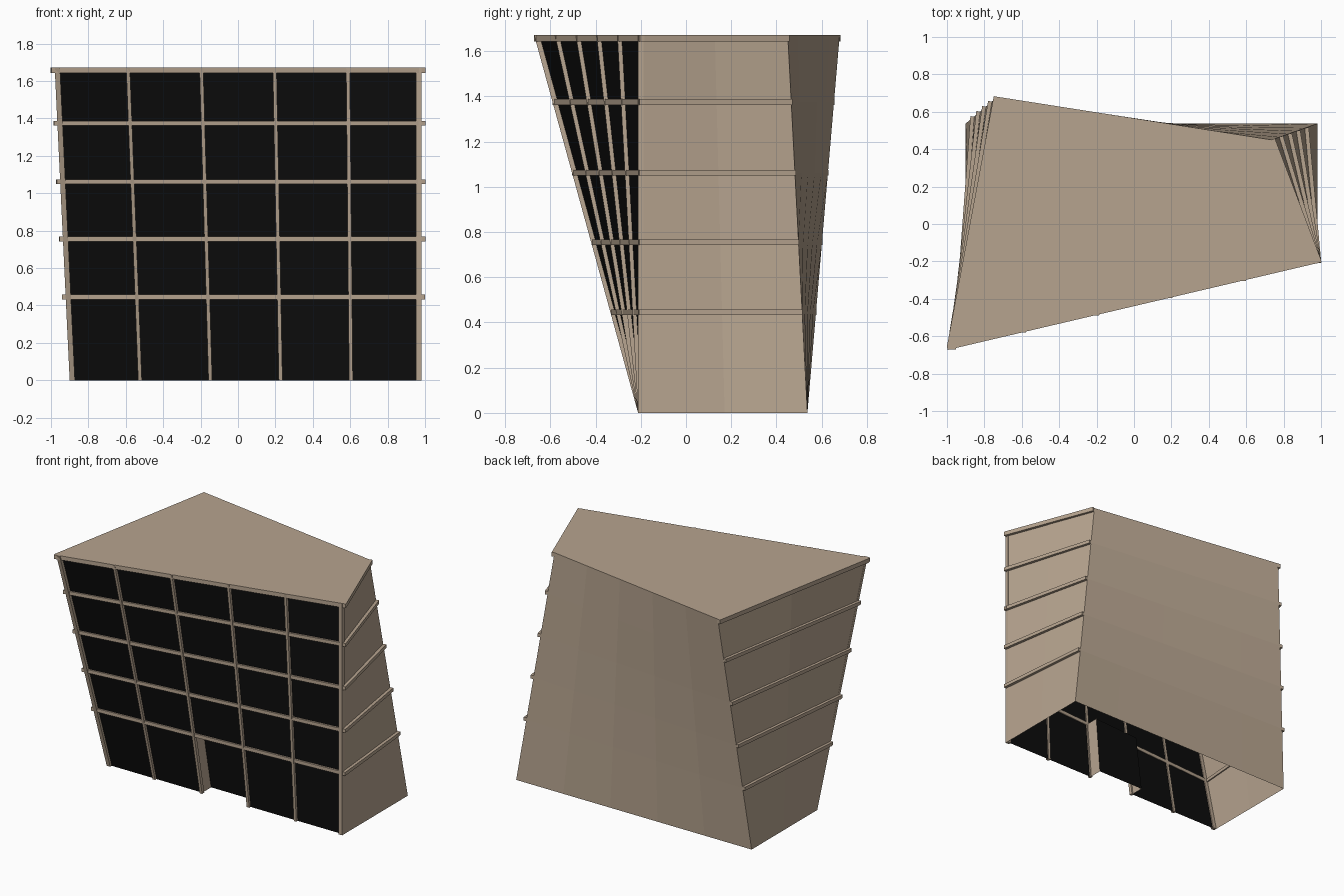
import bpy
from mathutils import Vector

if "Cube" in bpy.data.objects:
    bpy.data.objects.remove(bpy.data.objects["Cube"])

H = 1.672
ROWS = [0.445, 0.755, 1.062, 1.375]
LEVELS = [0.0] + [z / H for z in ROWS] + [1.0]
BAYS = [i / 5 for i in range(6)]

# corners: front left, front right, back right, back left
BOTTOM = [(-0.90, -0.195), (0.98, -0.195), (0.98, 0.537), (-0.90, 0.537)]
TOP = [(-0.98, -0.655), (0.98, -0.195), (0.735, 0.45), (-0.73, 0.68)]


def material(name, rgb):
    m = bpy.data.materials.new(name)
    m.diffuse_color = (*rgb, 1)
    m.use_nodes = True
    m.node_tree.nodes["Principled BSDF"].inputs["Base Color"].default_value = m.diffuse_color
    return m


STONE = material("tan stone", (0.47, 0.37, 0.275))
GLASS = material("black glass", (0.004, 0.004, 0.004))


def point(side, u, t):
    """Point on one twisted wall: u along it, t up it."""
    j = (side + 1) % 4
    low = Vector((*BOTTOM[side], 0)).lerp(Vector((*BOTTOM[j], 0)), u)
    high = Vector((*TOP[side], H)).lerp(Vector((*TOP[j], H)), u)
    return low.lerp(high, t)


def make(name, verts, faces, mat):
    me = bpy.data.meshes.new(name)
    me.from_pydata([tuple(v) for v in verts], [], faces)
    me.materials.append(mat)
    ob = bpy.data.objects.new(name, me)
    bpy.context.collection.objects.link(ob)
    return ob


def wall(name, side, mat, us, ts, skip=()):
    verts = [point(side, u, t) for t in ts for u in us]
    n = len(us)
    faces = [(r * n + c, r * n + c + 1, (r + 1) * n + c + 1, (r + 1) * n + c)
             for r in range(len(ts) - 1) for c in range(n - 1) if (c, r) not in skip]
    return make(name, verts, faces, mat)


def bar(name, a, b, p0, p1, q0, q1):
    """Box from a to b with cross-section p0..p1 by q0..q1 (offset vectors)."""
    verts = [e + p + q for e in (a, b) for p, q in ((p0, q0), (p1, q0), (p1, q1), (p0, q1))]
    faces = [(3, 2, 1, 0), (4, 5, 6, 7), (0, 1, 5, 4), (1, 2, 6, 5), (2, 3, 7, 6), (3, 0, 4, 7)]
    ob = make(name, verts, faces, STONE)
    ob.data.validate()
    return ob


# walls: glazed front with an entrance gap, plain sides and back
wall("front_glass", 0, GLASS, BAYS, LEVELS, skip={(2, 0)})
wall("right_wall", 1, STONE, [0, 0.5, 1], LEVELS)
wall("back_wall", 2, STONE, BAYS, LEVELS)
wall("left_wall", 3, STONE, [0, 0.5, 1], LEVELS)

# horizontal bands on the front and both sides
UP = Vector((0, 0, 0.0125))
for side, label in ((0, "front"), (1, "right"), (3, "left")):
    for i, t in enumerate(LEVELS[1:]):
        a, b = point(side, 0, t), point(side, 1, t)
        along = (b - a).normalized()
        out = Vector((along.y, -along.x, 0))
        low, high = -UP, UP
        if t == 1.0:
            low, high = Vector((0, 0, -0.03)), Vector((0, 0, 0))
        proud = 0.014 if side == 0 else 0.02
        if side == 0:      # front bands run past the side walls
            a, b = a - along * 0.02, b + along * 0.02
        bar(f"{label}_band_{i + 1}", a, b, out * -0.008, out * proud, low, high)

# upright mullions on the front
for i, u in enumerate(BAYS):
    w = 0.013 if 0 < i < 5 else 0.014
    shift = Vector((w if i == 0 else -w if i == 5 else 0, 0, 0))
    a, b = point(0, u, 0) + shift, point(0, u, 1) + shift
    half = Vector((w if i in (0, 5) else 0.01, 0, 0))
    bar(f"mullion_{i + 1}", a, b, Vector((0, 0.008, 0)), Vector((0, -0.017, 0)), -half, half)

# recessed entrance in the middle bay
IN = Vector((0, 0.1, 0))
bl, br = point(0, 0.4, 0), point(0, 0.6, 0)
tl, tr = point(0, 0.4, LEVELS[1]), point(0, 0.6, LEVELS[1])
make("entrance_glass", [bl + IN, br + IN, tr + IN, tl + IN], [(0, 1, 2, 3)], GLASS)
make("entrance_soffit", [tl, tr, tr + IN, tl + IN], [(3, 2, 1, 0)], GLASS)
for name, lo, hi in (("entrance_left_reveal", bl, tl), ("entrance_right_reveal", br, tr)):
    make(name, [lo, lo + IN, hi + IN, hi], [(0, 1, 2, 3)], STONE)

# roof
make("roof", [point(s, 0, 1) for s in range(4)], [(0, 1, 2, 3)], STONE)
